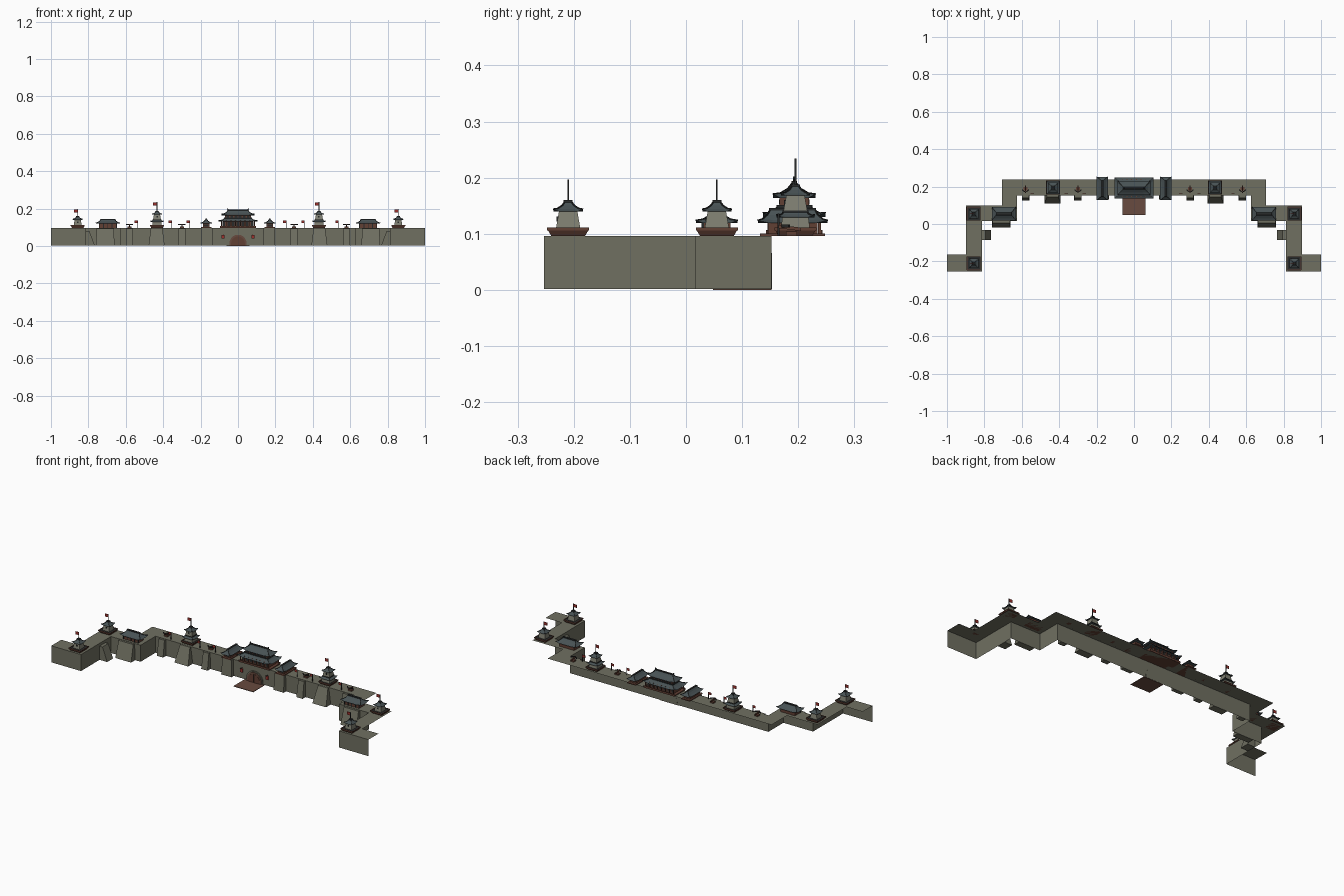
import bpy, math
from mathutils import Vector

if "Cube" in bpy.data.objects:
    bpy.data.objects.remove(bpy.data.objects["Cube"])

def mat(name, c):
    m = bpy.data.materials.new(name)
    m.diffuse_color = (*c, 1)
    m.use_nodes = True
    m.node_tree.nodes["Principled BSDF"].inputs["Base Color"].default_value = m.diffuse_color
    return m

STONE = mat("olive stone", (0.16, 0.16, 0.12))
PALE = mat("pale plaster", (0.21, 0.21, 0.165))
ROOF = mat("slate roof", (0.065, 0.085, 0.09))
DARK = mat("dark trim", (0.022, 0.024, 0.024))
WOOD = mat("brown wood", (0.12, 0.05, 0.034))
RED = mat("red cloth", (0.32, 0.03, 0.025))
PATH = mat("earth path", (0.14, 0.07, 0.05))
TOP = 0.096

def mesh(name, verts, faces, m):
    me = bpy.data.meshes.new(name)
    me.from_pydata([tuple(v) for v in verts], [], faces)
    me.materials.append(m)
    ob = bpy.data.objects.new(name, me)
    bpy.context.collection.objects.link(ob)
    return ob

def loft(name, rings, m):
    n = len(rings[0])
    f = [tuple(range(n))[::-1], tuple(range(n * (len(rings) - 1), n * len(rings)))]
    for r in range(len(rings) - 1):
        for i in range(n):
            j = (i + 1) % n
            f.append((r * n + i, r * n + j, r * n + n + j, r * n + n + i))
    return mesh(name, [p for r in rings for p in r], f, m)

def rect(cx, cy, z, hw, hd):
    return [(cx - hw, cy - hd, z), (cx + hw, cy - hd, z), (cx + hw, cy + hd, z), (cx - hw, cy + hd, z)]

def taper(name, cx, cy, z0, z1, a, b, m):
    return loft(name, [rect(cx, cy, z0, *a), rect(cx, cy, z1, *b)], m)

def box(name, cx, cy, z0, z1, hw, hd, m):
    return taper(name, cx, cy, z0, z1, (hw, hd), (hw, hd), m)

def bar(name, p, q, r, m):
    p, q = Vector(p), Vector(q)
    d = (q - p).normalized()
    u = d.cross(Vector((0, 0, 1)) if abs(d.z) < 0.95 else Vector((1, 0, 0))).normalized() * r
    v = d.cross(u)
    return loft(name, [[c + u + v, c - u + v, c - u - v, c + u - v] for c in (p, q)], m)

# curved hip roof with upturned corners, dark hip ribs and a ridge
def roof(name, cx, cy, z, hw, hd, h, rw, rd, lift=0.005):
    rings, ribs = [], []
    for t in (0, 0.3, 0.65, 1):
        s = 1 - (1 - t) ** 1.35
        w, d = hw + (rw - hw) * s, hd + (rd - hd) * s
        zz, up = z + h * t ** 1.2, lift * (1 - t) ** 3
        ring = []
        for sx, sy in ((-1, -1), (1, -1), (1, 1), (-1, 1)):
            c = (cx + sx * w, cy + sy * d, zz + up)
            ax = (cx + sx * w * 0.65, cy + sy * d, zz)
            ay = (cx + sx * w, cy + sy * d * 0.65, zz)
            ring += [ay, c, ax] if sx * sy > 0 else [ax, c, ay]
        rings.append(ring)
    loft(name, rings, ROOF)
    for k in (1, 4, 7, 10):
        for a, b in zip(rings, rings[1:]):
            bar(name + "_rib", a[k], b[k], 0.0012, DARK)
    box(name + "_ridge", cx, cy, z + h - 0.001, z + h + 0.003, rw + 0.002, rd + 0.002, DARK)

def flag(x, y, z0, z1, s=1.0):
    box("flag_pole", x, y, z0, z1, 0.0015, 0.0015, DARK)
    box("flag", x - 0.011 * s, y, z1 - 0.018 * s, z1 - 0.001, 0.010 * s, 0.0008, RED)

# curtain wall: front faces along a path, open at the back, plus the deck
half = [(1, -0.253), (0.813, -0.253), (0.813, 0.017), (0.626, 0.017), (0.626, 0.152)]
path = [(-x, y) for x, y in half] + half[::-1]
n = len(path)
mesh("wall_front", [(x, y, z) for z in (0.002, TOP) for x, y in path],
     [(i, i + 1, n + i + 1, n + i) for i in range(n - 1)], STONE)
outer = [(1, -0.163), (0.898, -0.163), (0.898, 0.1), (0.706, 0.1), (0.706, 0.238)]
deck = path + outer + [(-x, y) for x, y in outer[::-1]]
mesh("wall_deck", [(x, y, TOP) for x, y in deck], [tuple(range(len(deck)))], STONE)

# sloped buttresses against the wall
def buttress(x, y, w0, w1, p0, p1, h):
    loft("buttress", [[(x - w, y - p, z), (x + w, y - p, z), (x + w, y, z), (x - w, y, z)]
                      for w, p, z in ((w0, p0, 0.002), (w1, p1, h))], STONE)

for s in (-1, 1):
    buttress(s * 0.435, 0.152, 0.043, 0.031, 0.042, 0.008, 0.095)
    buttress(s * 0.58, 0.152, 0.02, 0.018, 0.027, 0.012, 0.094)
    buttress(s * 0.30, 0.152, 0.02, 0.018, 0.027, 0.012, 0.094)
    buttress(s * 0.71, 0.017, 0.05, 0.046, 0.037, 0.012, 0.094)
    buttress(s * 0.165, 0.152, 0.032, 0.029, 0.022, 0.016, TOP)
    loft("arm_buttress", [[(s * 0.813, -0.085, z), (s * e, -0.085, z), (s * e, -0.032, z), (s * 0.813, -0.032, z)]
                          for e, z in ((0.765, 0.002), (0.795, 0.08))], STONE)

# watchtowers
def watchtower(x, y, tall):
    taper("tower_base", x, y, TOP, 0.108, (0.03, 0.03), (0.037, 0.037), WOOD)
    box("tower_floor", x, y, 0.107, 0.109, 0.034, 0.034, DARK)
    for sx in (-1, 1):
        box("tower_rail", x + sx * 0.036, y, 0.106, 0.111, 0.0015, 0.037, WOOD)
        box("tower_rail", x, y + sx * 0.036, 0.106, 0.111, 0.037, 0.0015, WOOD)
    if tall:
        taper("tower_lower_body", x, y, 0.108, 0.132, (0.026, 0.026), (0.023, 0.023), PALE)
        roof("tower_skirt_roof", x, y, 0.129, 0.034, 0.034, 0.01, 0.021, 0.021)
    z0, z1, top = (0.137, 0.17, 0.234) if tall else (0.108, 0.142, 0.197)
    taper("tower_body", x, y, z0, z1, (0.022, 0.022), (0.016, 0.016), PALE)
    box("tower_window", x, y - 0.0175, z0 + 0.014, z0 + 0.023, 0.004, 0.003, DARK)
    roof("tower_roof", x, y, z1 - 0.002, 0.026, 0.026, 0.017, 0.006, 0.006, 0.004)
    flag(x, y, z1 + 0.01, top)

for s in (-1, 1):
    watchtower(s * 0.857, -0.21, False)
    watchtower(s * 0.857, 0.055, False)
    watchtower(s * 0.433, 0.195, True)

    # guard halls on the corners
    box("guard_hall", s * 0.696, 0.055, TOP, 0.122, 0.046, 0.024, WOOD)
    for k in range(5):
        box("guard_hall_post", s * 0.696 - 0.046 + k * 0.023, 0.03, TOP, 0.121, 0.002, 0.002, DARK)
    roof("guard_hall_roof", s * 0.696, 0.055, 0.119, 0.064, 0.037, 0.023, 0.038, 0.004)

    # gate side pavilions, ridge running front to back
    box("pavilion_floor", s * 0.17, 0.19, TOP, 0.101, 0.027, 0.058, WOOD)
    box("pavilion_body", s * 0.17, 0.19, 0.1, 0.122, 0.018, 0.044, WOOD)
    box("pavilion_window", s * 0.17, 0.146, 0.105, 0.115, 0.011, 0.001, DARK)
    roof("pavilion_roof", s * 0.17, 0.19, 0.119, 0.03, 0.062, 0.024, 0.003, 0.04)

    # ballistas with bent bows
    for bx in (0.3, 0.58):
        x = s * bx
        box("ballista_base", x, 0.188, TOP, 0.104, 0.011, 0.01, WOOD)
        bar("ballista_stock", (x, 0.205, 0.108), (x, 0.165, 0.113), 0.003, WOOD)
        pts = [(x + 0.018 * k / 3, 0.172 + 0.012 * (k / 3) ** 2, 0.114) for k in range(-3, 4)]
        for a, b in zip(pts, pts[1:]):
            bar("ballista_bow", a, b, 0.0025, DARK)

    # small wall flags
    for fx in (0.258, 0.355, 0.537):
        flag(s * fx, 0.165, TOP, 0.136, 0.8)

    # red banners beside the gate
    box("gate_banner", s * 0.08, 0.146, 0.04, 0.06, 0.008, 0.003, RED)
    bar("banner_arm", (s * 0.08, 0.152, 0.062), (s * 0.08, 0.138, 0.062), 0.0015, DARK)

# gate: arch frame, door leaf, path
def arch(name, r, spring, y0, y1, m):
    prof = [(-r, 0.002), (r, 0.002)] + [(r * math.cos(a * math.pi / 10), spring + r * math.sin(a * math.pi / 10)) for a in range(11)]
    loft(name, [[(x, y, z) for x, z in prof] for y in (y0, y1)], m)

arch("gate_frame", 0.052, 0.014, 0.146, 0.153, STONE)
arch("gate_surround", 0.046, 0.014, 0.143, 0.147, PATH)
arch("gate_door", 0.037, 0.014, 0.141, 0.144, WOOD)
box("door_gap", 0, 0.1405, 0.003, 0.049, 0.001, 0.001, DARK)
box("entrance_path", 0, 0.1, 0, 0.003, 0.062, 0.052, PATH)

# main gate hall, two storeys
Y = 0.193
box("hall_floor", 0, Y, TOP, 0.101, 0.097, 0.05, WOOD)
box("hall_lower_body", 0, Y, 0.1, 0.137, 0.08, 0.036, WOOD)
for k in range(8):
    x = -0.088 + k * 0.176 / 7
    for sy in (-1, 1):
        box("hall_column", x, Y + sy * 0.045, 0.1, 0.136, 0.0025, 0.0025, WOOD)
        if k < 7:
            box("hall_window", x + 0.0126, Y + sy * 0.036, 0.107, 0.127, 0.007, 0.001, DARK)
for sy in (-1, 1):
    box("hall_rail", 0, Y + sy * 0.049, 0.1, 0.107, 0.097, 0.0012, WOOD)
roof("hall_lower_roof", 0, Y, 0.13, 0.104, 0.056, 0.018, 0.073, 0.03, 0.008)
box("hall_upper_body", 0, Y, 0.145, 0.168, 0.069, 0.026, WOOD)
for k in range(6):
    for sy in (-1, 1):
        box("hall_upper_window", -0.055 + k * 0.022, Y + sy * 0.026, 0.152, 0.161, 0.007, 0.001, DARK)
roof("hall_upper_roof", 0, Y, 0.164, 0.087, 0.038, 0.027, 0.054, 0.003, 0.007)
for s in (-1, 1):
    bar("ridge_horn", (s * 0.052, Y, 0.193), (s * 0.059, Y, 0.2), 0.0025, DARK)
